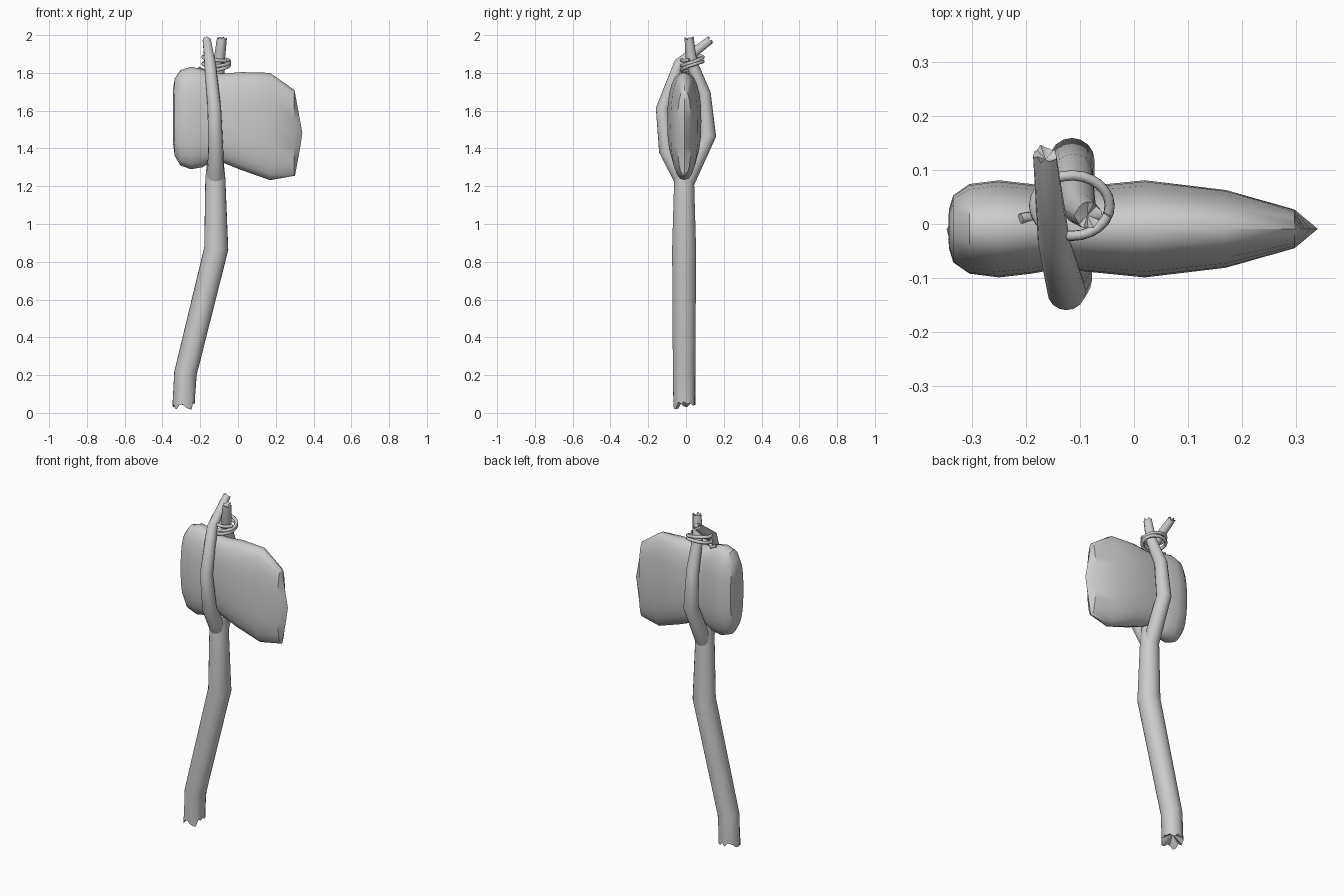
import bpy, bmesh, math, random
from mathutils import Vector

random.seed(4)
cube = bpy.data.objects.get("Cube")
if cube:
    bpy.data.objects.remove(cube, do_unlink=True)

grey = bpy.data.materials.new("plain grey")
grey.use_nodes = True
COLOUR = (0.6, 0.6, 0.6, 1)
grey.diffuse_color = COLOUR
grey.node_tree.nodes["Principled BSDF"].inputs["Base Color"].default_value = COLOUR


def finish(bm, name, angle):
    bmesh.ops.remove_doubles(bm, verts=bm.verts, dist=0.0005)
    bmesh.ops.recalc_face_normals(bm, faces=bm.faces)
    mesh = bpy.data.meshes.new(name)
    bm.to_mesh(mesh)
    bm.free()
    obj = bpy.data.objects.new(name, mesh)
    bpy.context.collection.objects.link(obj)
    mesh.materials.append(grey)
    bpy.ops.object.select_all(action="DESELECT")
    obj.select_set(True)
    bpy.context.view_layer.objects.active = obj
    bpy.ops.object.shade_smooth_by_angle(angle=math.radians(angle))
    return obj


def bridge(bm, rings):
    n = len(rings[0])
    for a, b in zip(rings, rings[1:]):
        for i in range(n):
            j = (i + 1) % n
            bm.faces.new((a[i], a[j], b[j], b[i]))


def cap(bm, ring, centre):
    tip = bm.verts.new(centre)
    for i in range(len(ring)):
        bm.faces.new((ring[i - 1], ring[i], tip))


def branch(name, path, sides, jag, lean=Vector()):
    """Tapering limb through (x, y, z, radius) points, with a splintered last end."""
    bm = bmesh.new()
    points = [Vector(p[:3]) for p in path]
    rings = []
    for k, p in enumerate(points):
        before = (p - points[k - 1]).normalized() if k else Vector()
        after = (points[k + 1] - p).normalized() if k + 1 < len(points) else Vector()
        t = (before + after).normalized()
        v = t.cross(Vector((1, 0, 0))).normalized()
        u = v.cross(t)
        ring = []
        for i in range(sides):
            a = math.tau * i / sides
            side = u * math.cos(a) + v * math.sin(a)
            co = p + side * path[k][3]
            if k == len(points) - 1:
                co += t * (jag * random.uniform(-1, 1) + side.dot(lean))
                co += side * random.uniform(-0.1, 0.05) * path[k][3]
            ring.append(bm.verts.new(co))
        rings.append(ring)
    bridge(bm, rings)
    cap(bm, rings[0], points[0])
    cap(bm, rings[-1], points[-1] - t * jag * 1.6)
    return finish(bm, name, 50)


# Bent handle, splintered at the foot
branch("handle", [(-.12, -.01, 1.32, .045), (-.12, -.01, 1.24, .053), (-.115, -.01, .87, .064),
                  (-.278, -.01, .21, .06), (-.285, -.01, .045, .06)], 22, .022,
       Vector((-.004, -.014, 0)))

# Two fork limbs that wrap the stone and cross above it
branch("front_fork", [(-.12, -.01, 1.22, .045), (-.118, -.104, 1.39, .04), (-.125, -.124, 1.61, .036),
                      (-.148, -.035, 1.85, .03), (-.165, .13, 1.975, .022)], 16, .008)
branch("back_fork", [(-.12, 0, 1.22, .045), (-.115, .118, 1.47, .042), (-.113, .095, 1.69, .036),
                     (-.1, .028, 1.86, .03), (-.085, .015, 1.985, .025)], 16, .008)

# Stone head: sections of (x, bottom, top, half thickness)
sections = [(-.343, 1.42, 1.72, .035), (-.335, 1.36, 1.77, .062), (-.305, 1.31, 1.815, .083),
            (-.25, 1.29, 1.832, .09), (-.19, 1.3, 1.82, .083), (-.14, 1.33, 1.8, .074),
            (-.08, 1.325, 1.796, .08), (.02, 1.285, 1.804, .09), (.17, 1.232, 1.8, .072),
            (.297, 1.255, 1.71, .036)]
SIDES = 24
bm = bmesh.new()
rings = []
for x, low, high, half in sections:
    ring = []
    for i in range(SIDES):
        a = math.tau * i / SIDES
        c, s = math.cos(a), math.sin(a)
        y = half * math.copysign(abs(c) ** .85, c)
        z = (low + high) / 2 + (high - low) / 2 * math.copysign(abs(s) ** .8, s)
        ring.append(bm.verts.new((x, y - .009, z)))
    rings.append(ring)
# Cutting edge: the last section flattened to a ridge bowed outwards
edge = []
for v in rings[-1]:
    t = (v.co.z - 1.475) / .235
    edge.append(bm.verts.new((.342 - .043 * min(1, abs(t)), -.009, v.co.z)))
rings.append(edge)
bridge(bm, rings)
cap(bm, rings[0], (-.344, -.009, 1.57))
finish(bm, "stone_head", 35)

# Cord lashed around the crossing limbs
curve = bpy.data.curves.new("cord", "CURVE")
curve.dimensions = "3D"
curve.bevel_depth = .0095
curve.bevel_resolution = 2
curve.use_fill_caps = True
turns, steps = 2.4, 58
spline = curve.splines.new("POLY")
spline.points.add(steps + 1)
spline.points[0].co = (-.21, .01, 1.825, 1)
for i in range(steps + 1):
    f = i / steps
    a = math.pi * 1.1 + math.tau * turns * f
    tilt = .018 * math.sin(a * .9 + 1)
    spline.points[i + 1].co = (-.115 + .07 * math.cos(a), .034 + .056 * math.sin(a),
                               1.825 + .06 * f + tilt, 1)
cord = bpy.data.objects.new("cord", curve)
bpy.context.collection.objects.link(cord)
bpy.ops.object.select_all(action="DESELECT")
cord.select_set(True)
bpy.context.view_layer.objects.active = cord
bpy.ops.object.convert(target="MESH")
cord = bpy.context.object
cord.data.materials.clear()
cord.data.materials.append(grey)
bpy.ops.object.shade_smooth_by_angle(angle=math.radians(60))
